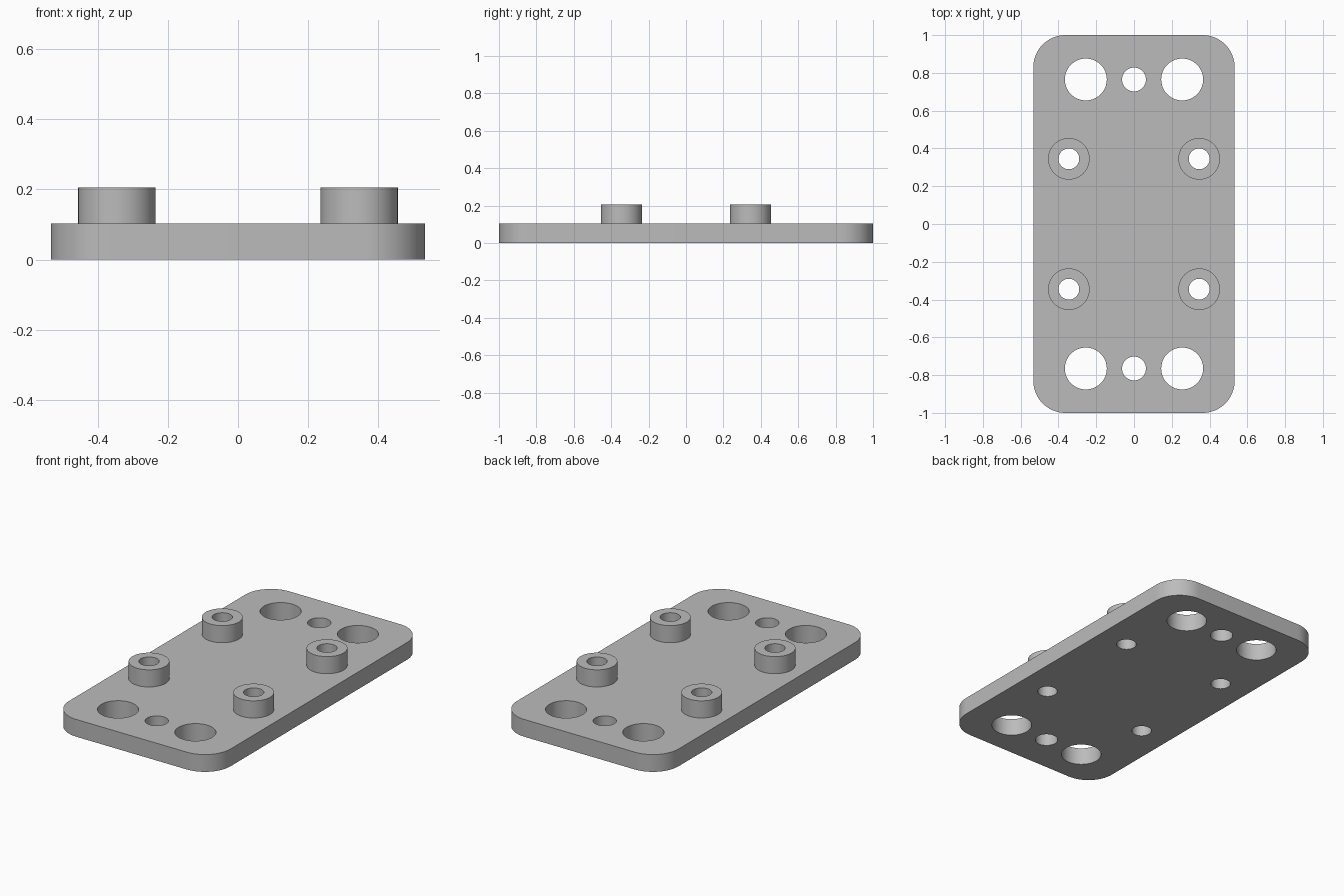
import bpy, bmesh, math
from mathutils import Matrix

old = bpy.data.objects.get("Cube")
if old:
    bpy.data.objects.remove(old, do_unlink=True)

HALF_W, HALF_L, THICK, CORNER = 0.533, 1.0, 0.103, 0.17
TOP = 0.205
BOSS_AT, BOSS_R, BORE_R = 0.345, 0.11, 0.055

grey = bpy.data.materials.new("plain grey")
grey.use_nodes = True
colour = (0.5, 0.5, 0.5, 1)
grey.diffuse_color = colour
grey.node_tree.nodes["Principled BSDF"].inputs["Base Color"].default_value = colour


def make_object(name, bm):
    bmesh.ops.recalc_face_normals(bm, faces=bm.faces)
    mesh = bpy.data.meshes.new(name)
    bm.to_mesh(mesh)
    bm.free()
    mesh.materials.append(grey)
    obj = bpy.data.objects.new(name, mesh)
    bpy.context.collection.objects.link(obj)
    return obj


def cylinders(name, spots, z0, z1):
    """One object holding an upright cylinder for each (x, y, radius)."""
    bm = bmesh.new()
    for x, y, r in spots:
        bmesh.ops.create_cone(bm, cap_ends=True, segments=64, radius1=r, radius2=r,
                              depth=z1 - z0, matrix=Matrix.Translation((x, y, (z0 + z1) / 2)))
    return make_object(name, bm)


def boolean(target, tool, operation):
    mod = target.modifiers.new(operation.lower(), 'BOOLEAN')
    mod.operation, mod.solver, mod.object = operation, 'EXACT', tool
    bpy.context.view_layer.objects.active = target
    bpy.ops.object.modifier_apply(modifier=mod.name)
    bpy.data.objects.remove(tool, do_unlink=True)


# Plate with rounded upright corners
bm = bmesh.new()
bmesh.ops.create_cube(bm, size=1, matrix=Matrix.Translation((0, 0, THICK / 2))
                      @ Matrix.Diagonal((2 * HALF_W, 2 * HALF_L, THICK, 1)))
uprights = [e for e in bm.edges if abs(e.verts[0].co.z - e.verts[1].co.z) > THICK / 2]
bmesh.ops.bevel(bm, geom=uprights, offset=CORNER, segments=16, profile=0.5, affect='EDGES')
plate = make_object("mounting_plate", bm)

# Four raised bosses
corners = [(sx * BOSS_AT, sy * BOSS_AT) for sx in (-1, 1) for sy in (-1, 1)]
bosses = cylinders("bosses", [(x, y, BOSS_R) for x, y in corners], THICK / 2, TOP)
boolean(plate, bosses, 'UNION')

# Boss bores and a row of three holes at each end
holes = [(x, y, BORE_R) for x, y in corners]
for y in (-0.765, 0.765):
    holes += [(-0.255, y, 0.111), (0, y, 0.063), (0.255, y, 0.111)]
boolean(plate, cylinders("hole_cutters", holes, -0.1, TOP + 0.1), 'DIFFERENCE')

# Smooth round walls, crisp rims
bpy.ops.object.select_all(action='DESELECT')
plate.select_set(True)
bpy.context.view_layer.objects.active = plate
bpy.ops.object.shade_smooth_by_angle(angle=math.radians(30))
